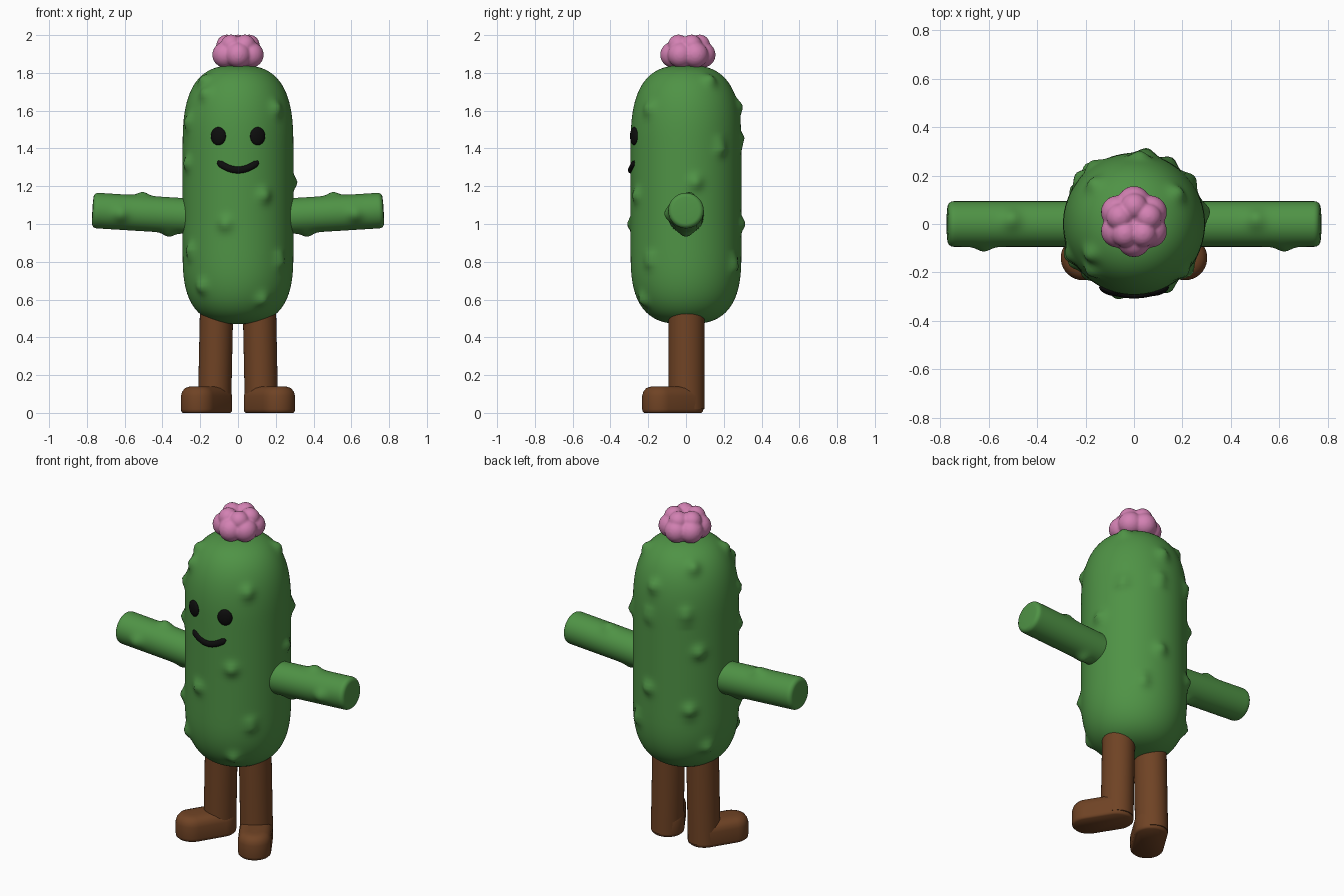
import bpy, bmesh
from math import sin, cos, pi, radians, exp, sqrt
from mathutils import Matrix, Vector

cube = bpy.data.objects.get("Cube")
if cube:
    bpy.data.objects.remove(cube, do_unlink=True)


def material(name, rgb):
    m = bpy.data.materials.new(name)
    m.use_nodes = True
    m.diffuse_color = (*rgb, 1)
    m.node_tree.nodes["Principled BSDF"].inputs["Base Color"].default_value = (*rgb, 1)
    return m


GREEN = material("cactus green", (0.078, 0.29, 0.06))
BROWN = material("boot brown", (0.16, 0.056, 0.018))
PINK = material("flower pink", (0.65, 0.22, 0.45))
BLACK = material("face black", (0.004, 0.004, 0.004))


def finish(name, bm, mat, matrix=Matrix(), angle=50):
    bm.transform(matrix)
    bmesh.ops.recalc_face_normals(bm, faces=bm.faces)
    mesh = bpy.data.meshes.new(name)
    bm.to_mesh(mesh)
    bm.free()
    mesh.materials.append(mat)
    ob = bpy.data.objects.new(name, mesh)
    bpy.context.collection.objects.link(ob)
    bpy.ops.object.select_all(action='DESELECT')
    ob.select_set(True)
    bpy.context.view_layer.objects.active = ob
    bpy.ops.object.shade_smooth_by_angle(angle=radians(angle))
    return ob


def loft(rings):
    """Bridge equal-length closed rings of points and cap both ends."""
    bm = bmesh.new()
    rows = [[bm.verts.new(p) for p in ring] for ring in rings]
    n = len(rows[0])
    for a, b in zip(rows, rows[1:]):
        for i in range(n):
            j = (i + 1) % n
            bm.faces.new((a[i], a[j], b[j], b[i]))
    bm.faces.new(rows[0][::-1])
    bm.faces.new(rows[-1])
    return bm


def lathe(profile, segs):
    return loft([[(r * cos(2 * pi * i / segs), r * sin(2 * pi * i / segs), h)
                  for i in range(segs)] for r, h in profile])


def add_bumps(bm, centres, height, width):
    """Raise soft round bumps around the given surface points."""
    bm.normal_update()
    moves = [(v, v.normal * height * sum(exp(-((v.co - c).length / width) ** 2) for c in centres))
             for v in bm.verts]
    for v, d in moves:
        v.co += d


# Body: a tall rounded column with scattered bumps
RADIUS, LOW, HIGH, POWER = 0.293, 0.85, 1.4, 2.8


def body_radius(z):
    t = (z - HIGH) / 0.44 if z > HIGH else (LOW - z) / 0.38 if z < LOW else 0
    return RADIUS * max(0, 1 - t ** POWER) ** (1 / POWER)


def cap(centre, depth, steps=28):
    out = []
    for i in range(steps + 1):
        a = pi / 2 * i / steps
        out.append((RADIUS * max(cos(a), 0.01) ** (2 / POWER), centre + depth * sin(a) ** (2 / POWER)))
    return out


profile = cap(LOW, -0.38)[::-1]
profile += [(RADIUS, LOW + (HIGH - LOW) * i / 28) for i in range(1, 28)]
profile += cap(HIGH, 0.44)
# Bump positions: direction in degrees, height
BUMPS = [(-132, 1.69), (-44, 1.61), (-154, 1.54), (-154, 1.32), (-62, 1.15), (-103, 1.0),
         (-148, 0.86), (-133, 0.67), (-41, 0.81), (-60, 0.6), (35, 1.76), (10, 1.22),
         (38, 1.4), (80, 1.44), (80, 1.0), (60, 0.78), (125, 1.48), (135, 1.74),
         (85, 1.62), (139, 1.25), (129, 0.9), (150, 0.66), (-145, 1.76)]
body = lathe(profile, 120)
add_bumps(body, [Vector((body_radius(z) * cos(radians(a)), body_radius(z) * sin(radians(a)), z))
                 for a, z in BUMPS], 0.026, 0.036)
finish("body", body, GREEN)

# Arms: round-ended cylinders reaching sideways
ARM_R, ARM_L, EDGE = 0.094, 0.53, 0.025
for side, label in ((1, "left"), (-1, "right")):
    prof = [(ARM_R, (ARM_L - EDGE) * i / 36) for i in range(37)]
    prof += [(ARM_R - EDGE + EDGE * cos(a), ARM_L - EDGE + EDGE * sin(a))
             for a in (pi / 2 * k / 6 for k in range(1, 7))]
    prof += [(ARM_R * 0.4, ARM_L + 0.002)]
    arm = lathe(prof, 48)
    # local -x is up once the arm is laid on its side
    add_bumps(arm, [Vector((-ARM_R, 0.02, 0.27)), Vector((0.01, -ARM_R, 0.38)),
                    Vector((ARM_R, 0, 0.12))], 0.021, 0.036)
    place = (Matrix.Diagonal((side, 1, 1, 1)) @ Matrix.Translation((0.24, 0, 1.04))
             @ Matrix.Rotation(radians(86.5), 4, 'Y'))
    finish(label + "_arm", arm, GREEN, place)


# Legs and feet: straight cylinders over outward-pointing rounded shoes
def stadium(inset, z, heel=Vector((0.123, 0)), toe=Vector((0.21, -0.14)), r=0.092, n=18):
    d = (toe - heel).normalized()
    s = Vector((-d.y, d.x))
    ring = []
    for centre, sign in ((toe, 1), (heel, -1)):
        for i in range(n + 1):
            a = pi * i / n
            p = centre + (r - inset) * sign * (cos(a) * -s + sin(a) * d)
            ring.append((p.x, p.y, z))
    return ring


for side, label in ((1, "left"), (-1, "right")):
    mirror = Matrix.Diagonal((side, 1, 1, 1))
    leg = lathe([(0.088, 0.02), (0.088, 0.56)], 40)
    finish(label + "_leg", leg, BROWN, mirror @ Matrix.Translation((0.125, 0.003, 0))
           @ Matrix.Rotation(radians(-1.2), 4, 'Y') @ Matrix.Diagonal((1, 1.08, 1, 1)))
    levels = [(0.01, 0), (0.002, 0.008), (0, 0.02), (0, 0.09), (0.006, 0.112),
              (0.02, 0.13), (0.04, 0.138), (0.065, 0.141)]
    finish(label + "_foot", loft([stadium(*l) for l in levels]), BROWN, mirror)

# Flower: two rings of rounded petals melted together
flower = bmesh.new()
for count, ring, r, z, turn in ((6, 0.078, 0.069, 1.896, -90), (5, 0.062, 0.056, 1.947, 90),
                                (1, 0, 0.09, 1.885, 0)):
    for i in range(count):
        a = radians(turn) + 2 * pi * i / count
        bmesh.ops.create_icosphere(flower, subdivisions=3, radius=r, matrix=Matrix.Translation(
            (ring * cos(a), 0.01 + ring * sin(a), z)))
flower = finish("flower", flower, PINK, angle=180)
remesh = flower.modifiers.new("merge", 'REMESH')
remesh.mode = 'VOXEL'
remesh.voxel_size = 0.007
remesh.use_smooth_shade = True
soften = flower.modifiers.new("soften", 'SMOOTH')
soften.iterations = 4


# Face: domed oval eyes and a curved smile lying on the body
def front_y(x):
    return -sqrt(RADIUS ** 2 - x * x)


for side, label in ((1, "left"), (-1, "right")):
    eye = bmesh.new()
    bmesh.ops.create_uvsphere(eye, u_segments=32, v_segments=16, radius=1)
    x = 0.104 * side
    finish(label + "_eye", eye, BLACK, Matrix.Translation((x, front_y(x), 1.465))
           @ Matrix.Rotation(radians(21) * side, 4, 'Z') @ Matrix.Diagonal((0.042, 0.018, 0.048, 1)))

rings = []
STEPS = 32
for i in range(STEPS + 1):
    t = 2 * i / STEPS - 1
    x = 0.108 * t
    centre = Vector((x, front_y(x), 1.286 + 0.045 * t * t))
    along = Vector((0.108, 0, 0.09 * t)).normalized()
    up = Vector((-along.z, 0, along.x))
    out = Vector((x, front_y(x), 0)).normalized()
    k = max(0.35, min(1, (1 - abs(t)) * 5 + 0.35))
    rings.append([centre + k * (0.018 * cos(a) * up + 0.014 * sin(a) * out)
                  for a in (2 * pi * j / 16 for j in range(16))])
finish("smile", loft(rings), BLACK)
